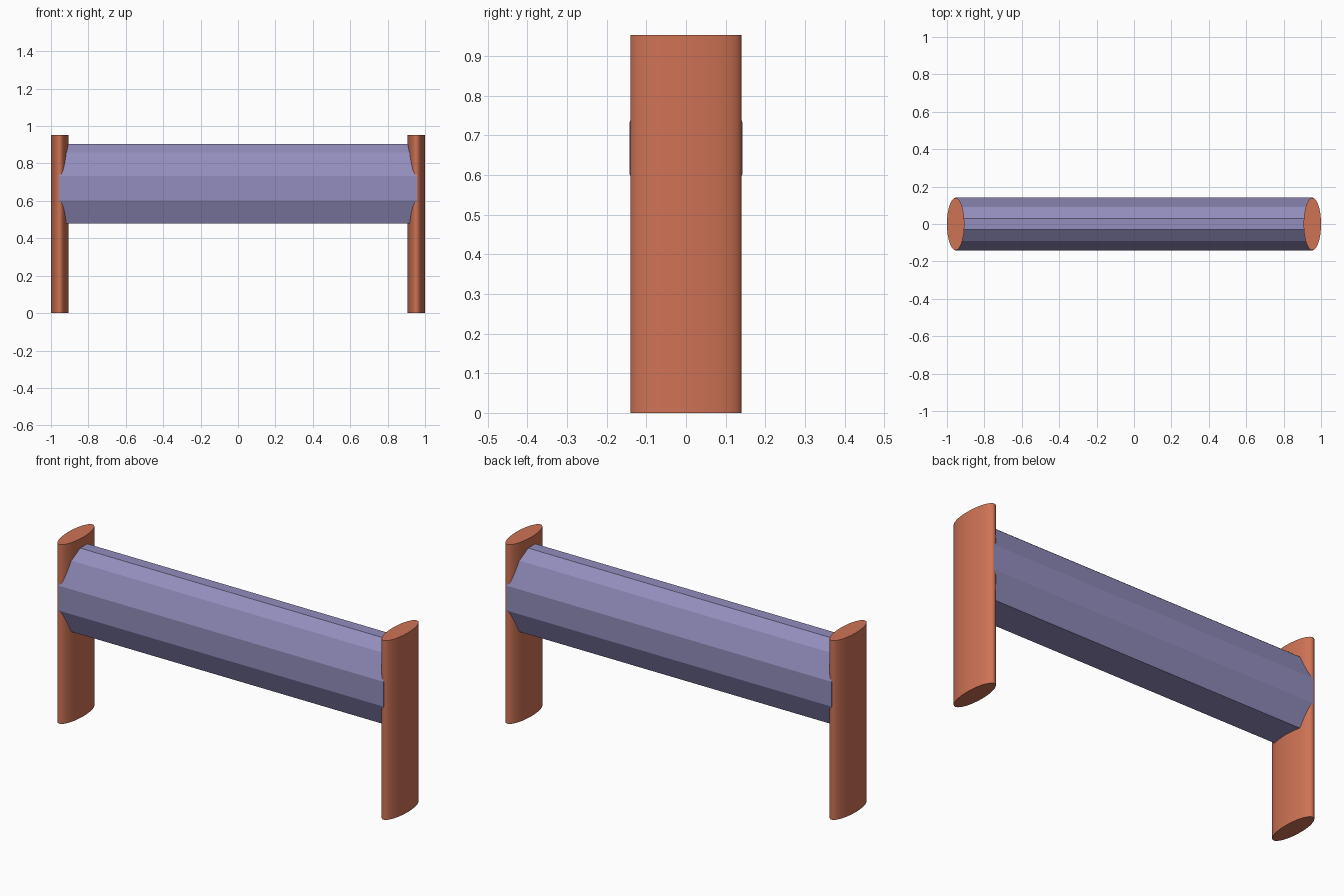
import bpy, bmesh

if "Cube" in bpy.data.objects:
    bpy.data.objects.remove(bpy.data.objects["Cube"])


def paint(obj, name, color):
    mat = bpy.data.materials.new(name)
    mat.diffuse_color = color
    mat.use_nodes = True
    mat.node_tree.nodes["Principled BSDF"].inputs["Base Color"].default_value = mat.diffuse_color
    obj.data.materials.append(mat)


# Elliptical end posts
for side, label in ((-1, "left_post"), (1, "right_post")):
    bpy.ops.mesh.primitive_cylinder_add(vertices=48, radius=1, depth=0.953,
                                        location=(side * 0.9535, 0, 0.4765))
    post = bpy.context.object
    post.name = label
    post.scale = (0.0465, 0.14, 1)
    bpy.ops.object.transform_apply(location=False, rotation=False, scale=True)
    bpy.ops.object.shade_smooth_by_angle()
    paint(post, "terracotta", (0.62, 0.17, 0.09, 1))

# Ten-sided beam: half profile (y, z) from bottom to top, mirrored across y
half = [(0.09, 0.48), (0.142, 0.602), (0.142, 0.734), (0.09, 0.858), (0.03, 0.904)]
profile = half + [(-y, z) for y, z in reversed(half)]
length = 1.912

bm = bmesh.new()
end = bm.faces.new([bm.verts.new((-length / 2, y, z)) for y, z in profile])
extruded = bmesh.ops.extrude_face_region(bm, geom=[end], use_keep_orig=True)["geom"]
bmesh.ops.translate(bm, vec=(length, 0, 0),
                    verts=[g for g in extruded if isinstance(g, bmesh.types.BMVert)])
bmesh.ops.recalc_face_normals(bm, faces=bm.faces)
mesh = bpy.data.meshes.new("crossbeam")
bm.to_mesh(mesh)
bm.free()
beam = bpy.data.objects.new("crossbeam", mesh)
bpy.context.collection.objects.link(beam)
paint(beam, "lavender", (0.29, 0.27, 0.51, 1))
